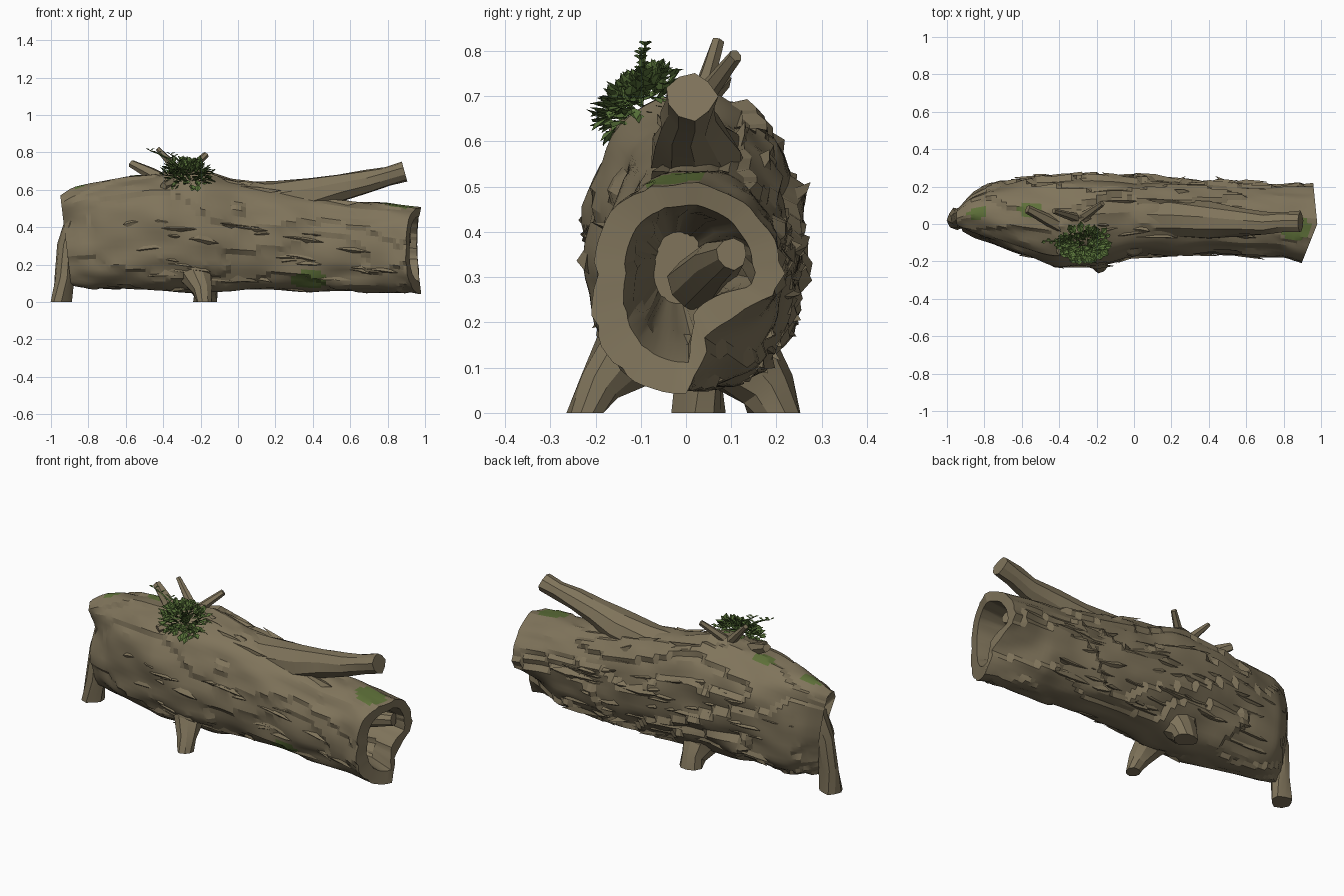
import bpy, bmesh, random
from math import sin, cos, pi, tau, radians
from mathutils import Vector, noise

random.seed(4)
if "Cube" in bpy.data.objects:
    bpy.data.objects.remove(bpy.data.objects["Cube"], do_unlink=True)


def material(name, colour):
    m = bpy.data.materials.new(name)
    m.use_nodes = True
    m.diffuse_color = (*colour, 1)
    m.node_tree.nodes["Principled BSDF"].inputs["Base Color"].default_value = (*colour, 1)
    m.node_tree.nodes["Principled BSDF"].inputs["Roughness"].default_value = 0.9
    return m


BARK = material("bark brown", (0.215, 0.175, 0.105))
MOSS = material("moss green", (0.11, 0.16, 0.04))
LEAF = material("leaf green", (0.095, 0.165, 0.04))


def finish(bm, name, mats, angle=20):
    bmesh.ops.recalc_face_normals(bm, faces=bm.faces)
    mesh = bpy.data.meshes.new(name)
    bm.to_mesh(mesh)
    bm.free()
    ob = bpy.data.objects.new(name, mesh)
    bpy.context.collection.objects.link(ob)
    for m in mats:
        mesh.materials.append(m)
    bpy.ops.object.select_all(action='DESELECT')
    bpy.context.view_layer.objects.active = ob
    ob.select_set(True)
    bpy.ops.object.shade_smooth_by_angle(angle=radians(angle))


def bridge(bm, rings):
    n = len(rings[0])
    for a, b in zip(rings, rings[1:]):
        for i in range(n):
            j = (i + 1) % n
            bm.faces.new((a[i], a[j], b[j], b[i]))
    bm.faces.new(rings[0])
    bm.faces.new(rings[-1][::-1])


# Trunk stations: x, front y, back y, bottom z, top z
TRUNK = [(-.95, -.04, .10, .09, .57), (-.88, -.07, .17, .08, .61), (-.78, -.10, .22, .07, .64),
         (-.6, -.17, .25, .07, .67), (-.4, -.22, .26, .06, .69), (-.2, -.22, .26, .05, .71),
         (0, -.18, .25, .06, .65), (.2, -.17, .24, .06, .62), (.4, -.16, .23, .05, .58),
         (.6, -.17, .22, .06, .54), (.8, -.18, .21, .05, .53), (.98, -.21, .21, .04, .51)]


def station(x):
    for a, b in zip(TRUNK, TRUNK[1:]):
        if x <= b[0]:
            t = max(0, (x - a[0]) / (b[0] - a[0]))
            return [p + (q - p) * t for p, q in zip(a[1:], b[1:])]
    return TRUNK[-1][1:]


def section(x, a, box, rough):
    """Point on a slightly squared oval, with stepped bark ridges."""
    y0, y1, z0, z1 = box
    c, s = cos(a), sin(a)
    wave = noise.noise(Vector((x * 2, c * 1.3, s * 1.3)))
    lump = noise.noise(Vector((x * 5, c * 3 + 7, s * 3)))
    step = (a * 7 / tau + wave * 1.5 + x * .35) % 1
    depth = .13 if c > .2 else .08
    r = 1 + rough * (lump * .09 + (step - .6) * depth)
    y = (y0 + y1) / 2 + (y1 - y0) / 2 * r * abs(c) ** .88 * (1 if c > 0 else -1)
    z = (z0 + z1) / 2 + (z1 - z0) / 2 * (1 + (r - 1) * .5) * abs(s) ** .88 * (1 if s > 0 else -1)
    # right end: slanted cut, with the lower back corner broken away
    end = max(0, (x - .7) / .28)
    x -= end * (.4 * max(0, -y) + .1 * max(0, y))
    if s < 0 < c:
        y -= end * .16 * c * -s
        z += end * .16 * c * -s
    # left end: undercut foot and a hollow torn into the front
    torn = max(0, (-.75 - x) / .2)
    x += torn * .12 * (.57 - z)
    if c < 0:
        y += .07 * torn * max(0, 1 - abs(z - .42) / .12)
    return Vector((x, y, z))


# Trunk: one skin running from the dished left end to the hollow right end and inside it
SIDES, STEPS = 60, 72
profile = [(-.91, (-.01, .07, .2, .5), .5)]
for i in range(STEPS + 1):
    x = -.95 + 1.93 * i / STEPS
    profile.append((x, station(x), 1))
profile += [(.97, (-.14, .15, .11, .46), .6), (.85, (-.12, .13, .15, .45), 1.4),
            (.7, (-.1, .09, .18, .44), 1.6), (.45, (-.07, .04, .24, .4), 1)]
bm = bmesh.new()
rings = [[bm.verts.new(section(x, tau * k / SIDES, box, rough)) for k in range(SIDES)]
         for x, box, rough in profile]
bridge(bm, rings)

# Moss patches on the bark
patches = [((.86, -.02, .52), .065), ((-.84, .06, .63), .04), ((-.56, .08, .68), .045),
           ((.38, -.11, .11), .07)]
for f in bm.faces:
    p = f.calc_center_median()
    for centre, size in patches:
        d = p - Vector(centre)
        d.x *= .7
        if d.length < size:
            f.material_index = 1
finish(bm, "hollow_trunk", [BARK, MOSS])


def limb(bm, points, radii, sides=9, rough=.12):
    rings = []
    pts = [Vector(p) for p in points]
    for i, p in enumerate(pts):
        way = pts[min(i + 1, len(pts) - 1)] - pts[max(i - 1, 0)]
        q = way.to_track_quat('Z', 'Y')
        ring = []
        for k in range(sides):
            a = tau * k / sides
            r = radii[i] * (1 + random.uniform(-rough, rough))
            v = p + q @ Vector((r * cos(a), r * sin(a), 0))
            v.z = 0 if p.z == 0 else max(v.z, 0)
            ring.append(bm.verts.new(v))
        rings.append(ring)
    bridge(bm, rings)


# Large branch, legs that carry the trunk, and a ledge inside the hollow
for name, pts, radii in [
        ("top_branch", [(0, .03, .52), (.2, .03, .545), (.4, .02, .575), (.55, .01, .615),
                        (.7, 0, .645), (.8, .01, .675), (.89, .01, .7)],
         [.13, .11, .095, .075, .06, .055, .055]),
        ("front_leg", [(-.22, -.06, .2), (-.21, -.14, .12), (-.19, -.19, .06), (-.18, -.22, 0)],
         [.15, .075, .05, .045]),
        ("back_leg", [(-.2, .08, .2), (-.18, .14, .1), (-.17, .18, .05), (-.17, .2, 0)],
         [.16, .09, .065, .065]),
        ("end_leg", [(-.86, .05, .44), (-.915, .04, .3), (-.93, .03, .13), (-.945, .03, 0)],
         [.06, .05, .05, .056]),
        ("inner_ledge", [(.5, .02, .28), (.75, .07, .33), (.92, .1, .35)], [.06, .05, .035])]:
    bm = bmesh.new()
    limb(bm, pts, radii)
    finish(bm, name, [BARK])

# Short broken twigs around the bush
bm = bmesh.new()
for a, b, r in [((-.38, -.02, .64), (-.57, .08, .74), .033), ((-.3, .03, .68), (-.43, .07, .82), .02),
                ((-.3, .02, .67), (-.17, .11, .79), .022), ((-.3, -.06, .64), (-.2, -.14, .62), .035),
                ((-.35, -.08, .64), (-.4, -.16, .62), .03)]:
    a, b = Vector(a), Vector(b)
    limb(bm, [a, a.lerp(b, .5), b], [r * 1.3, r, r * .7], 6)
finish(bm, "twigs", [BARK])

# Bark splinters: long thin wedges lying along the trunk with one lifted end
bm = bmesh.new()


def splinter(x, a, length, width, lift):
    out = Vector((0, cos(a), sin(a)))
    side = Vector((0, -sin(a), cos(a))) * width
    start, mid, tip = [section(x + length * t, a, station(x + length * t), 1) for t in (0, .6, 1)]
    base = [start - out * .015, mid + side - out * .02, mid + out * lift * .7,
            mid - side - out * .02, tip + out * lift + side * .3]
    v = [bm.verts.new(c) for c in base]
    for f in [(0, 1, 2), (0, 2, 3), (4, 2, 1), (4, 3, 2), (0, 3, 1), (4, 1, 3)]:
        bm.faces.new([v[i] for i in f])


# mostly on the rugged back, then low on the front, then a few on top
for count, low, high in [(58, -1, .6), (24, pi * .95, pi * 1.45), (12, .6, 2.3)]:
    for i in range(count):
        length = random.uniform(.12, .32) * random.choice((-1, 1))
        splinter(random.uniform(-.55, .6), random.uniform(low, high), length,
                 random.uniform(.015, .04), random.uniform(.005, .02))
# long lifted strips along the front
for x, a in [(-.6, 3.1), (-.2, 3.02), (.1, 3.1), (.35, 3.2), (.25, 3.9), (.55, 3.6)]:
    splinter(x, a, .36, .025, .012)
finish(bm, "bark_splinters", [BARK])

# Bush of small folded leaves and two thin sprigs
bm = bmesh.new()


def leaf(p, way, size):
    q = way.to_track_quat('Y', 'Z')
    v = [bm.verts.new(p + q @ (Vector(c) * size)) for c in
         [(0, 0, 0), (.36, .55, .1), (0, 1, 0), (-.36, .55, .1), (0, .5, -.05)]]
    for f in [(0, 1, 4), (1, 2, 4), (2, 3, 4), (3, 0, 4)]:
        bm.faces.new([v[i] for i in f])


heart = Vector((-.27, -.1, .68))
for i in range(300):
    d = Vector((random.gauss(0, 1), random.gauss(-.3, 1), random.gauss(.4, 1))).normalized()
    spot = heart + Vector((d.x * .125, d.y * .08, d.z * .065 + d.y * .035)) * random.uniform(.5, 1)
    way = d + Vector([random.uniform(-.8, .8) for k in range(3)])
    leaf(spot, way, random.uniform(.035, .055))
for tip in [(-.47, -.09, .81), (-.36, -.1, .79)]:
    tip = Vector(tip)
    path = [heart.lerp(tip, t) + Vector((0, 0, .02 * sin(pi * t))) for t in (0, .5, .8, 1)]
    limb(bm, path, [.006, .005, .004, .003], 4)
    for p in path[1:]:
        for s in (-1, 1):
            leaf(p, Vector((s, .4 * s, .5)), .03)
finish(bm, "bush", [LEAF])
